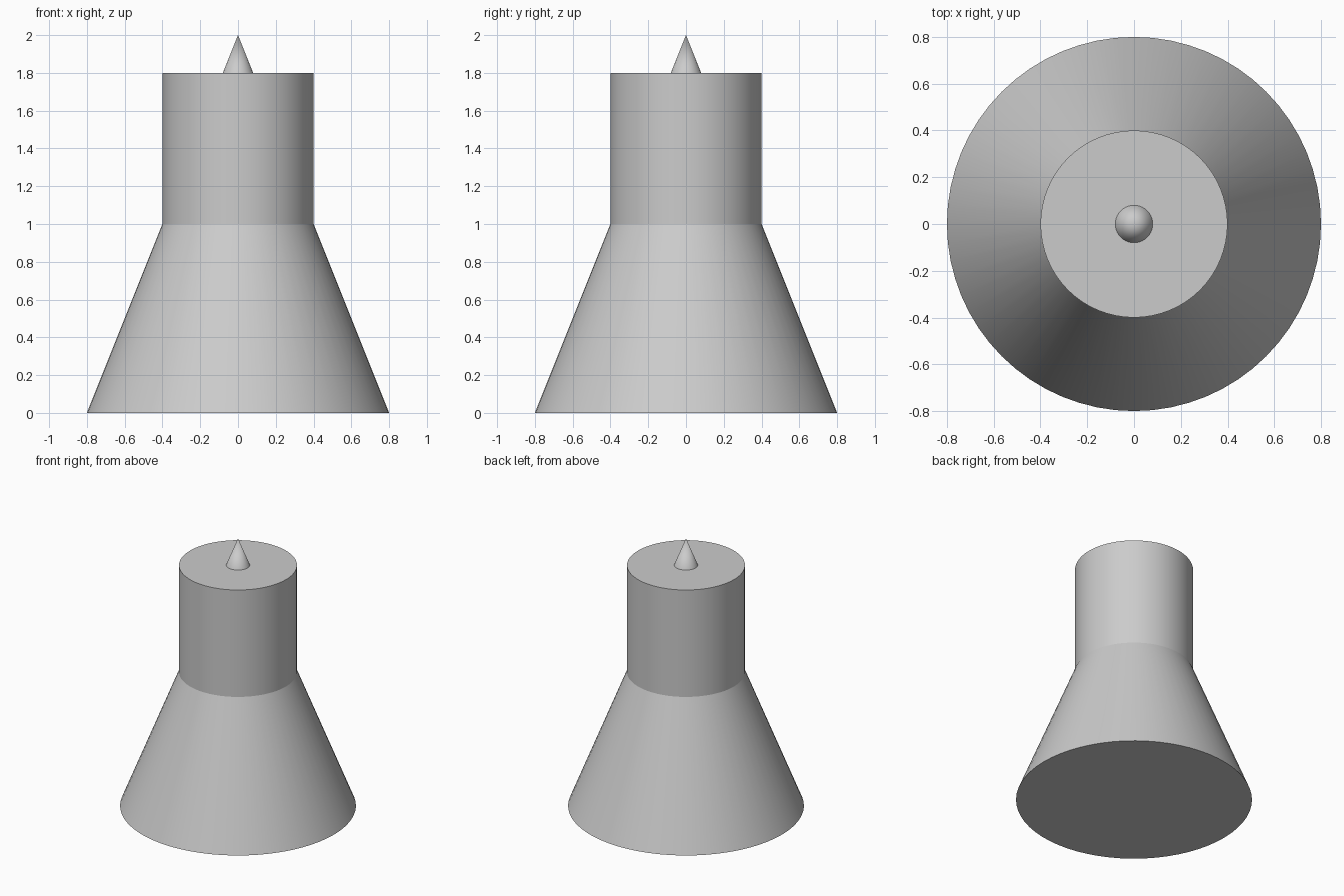
import bpy
import math

cube = bpy.data.objects.get("Cube")
if cube:
    bpy.data.objects.remove(cube, do_unlink=True)

# One plain grey for the whole model
grey = bpy.data.materials.new("plain_grey")
grey.use_nodes = True
color = (0.6, 0.6, 0.6, 1.0)
grey.diffuse_color = color
grey.node_tree.nodes["Principled BSDF"].inputs["Base Color"].default_value = color


def round_part(name, bottom_radius, top_radius, bottom, top):
    """Upright cone, tapered or straight drum between two heights."""
    bpy.ops.mesh.primitive_cone_add(
        vertices=64, radius1=bottom_radius, radius2=top_radius,
        depth=top - bottom, location=(0, 0, (bottom + top) / 2))
    part = bpy.context.object
    part.name = name
    part.data.materials.append(grey)
    bpy.ops.object.shade_smooth_by_angle(angle=math.radians(30))
    return part


# Flared base, straight neck and pointed tip
round_part("flared_base", 0.8, 0.4, 0.0, 1.0)
round_part("straight_neck", 0.4, 0.4, 1.0, 1.8)
round_part("pointed_tip", 0.08, 0.0, 1.8, 2.0)
